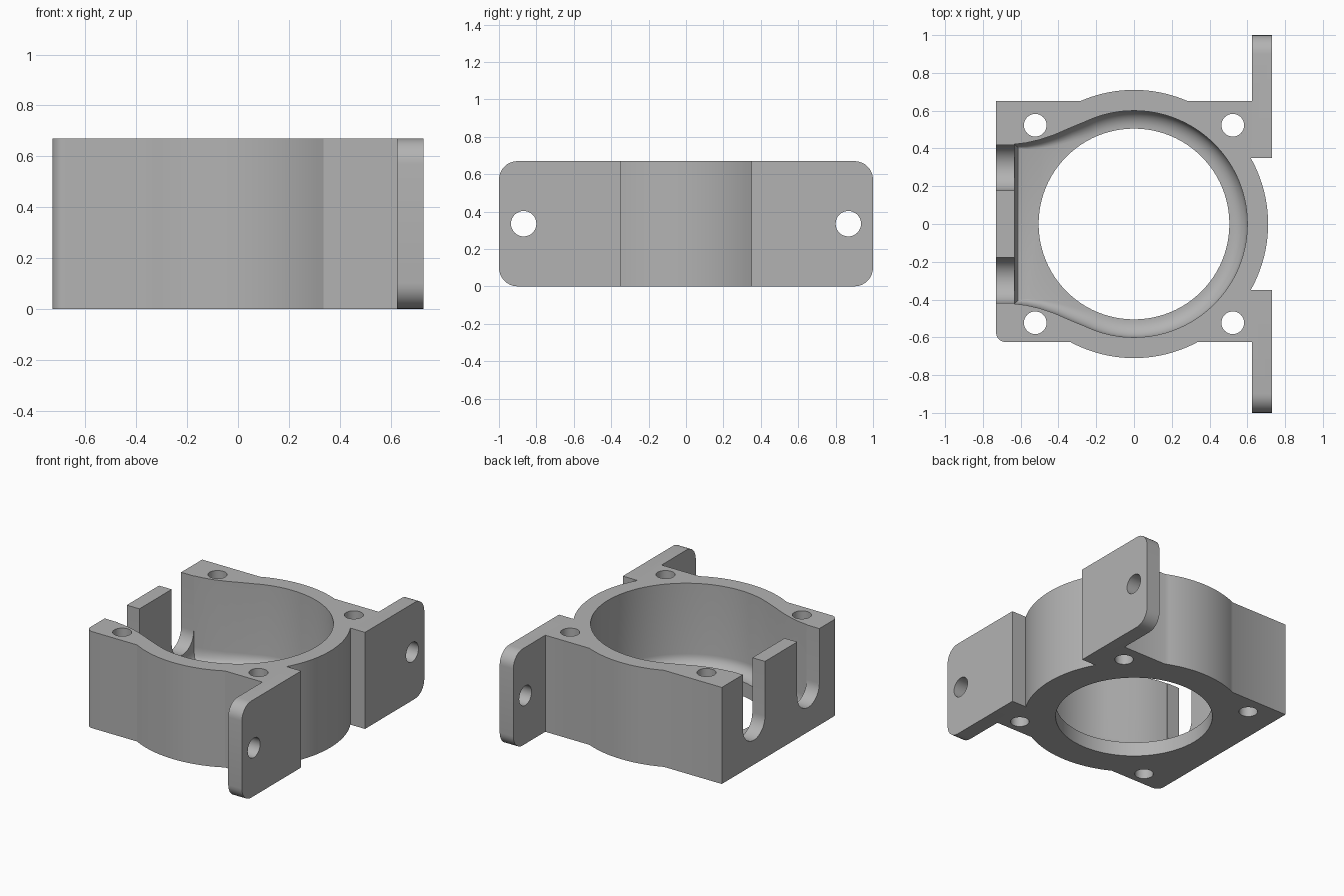
import bpy, bmesh
from math import sin, cos, pi, asin, acos, radians
from mathutils import Vector

cube = bpy.data.objects.get("Cube")
if cube:
    bpy.data.objects.remove(cube, do_unlink=True)

H = 0.67          # overall height
R_OUT = 0.71      # outer drum radius
R_IN = 0.60       # chamber radius
R_HOLE = 0.505    # floor opening radius
FLOOR = 0.10      # floor thickness
X_TAB, X_END = 0.625, 0.73
Y_BACK, Y_FRONT, Y_TAB = 0.65, -0.625, 0.35

grey = bpy.data.materials.new("plain grey")
grey.use_nodes = True
colour = (0.45, 0.45, 0.45, 1)
grey.diffuse_color = colour
grey.node_tree.nodes["Principled BSDF"].inputs["Base Color"].default_value = colour


def arc(r, a0, a1, n, c=(0, 0)):
    """Points along an arc, ends included."""
    return [(c[0] + r * cos(a0 + (a1 - a0) * i / n),
             c[1] + r * sin(a0 + (a1 - a0) * i / n)) for i in range(n + 1)]


def loft(name, loops):
    """Closed solid through loops of equal length."""
    bm = bmesh.new()
    rings = [[bm.verts.new(p) for p in loop] for loop in loops]
    n = len(rings[0])
    for a, b in zip(rings, rings[1:]):
        for i in range(n):
            j = (i + 1) % n
            bm.faces.new((a[i], a[j], b[j], b[i]))
    bm.faces.new(rings[0][::-1])
    bm.faces.new(rings[-1])
    bmesh.ops.recalc_face_normals(bm, faces=bm.faces)
    mesh = bpy.data.meshes.new(name)
    bm.to_mesh(mesh)
    bm.free()
    mesh.materials.append(grey)
    obj = bpy.data.objects.new(name, mesh)
    bpy.context.collection.objects.link(obj)
    return obj


def prism_z(name, pts, z0, z1):
    return loft(name, [[(x, y, z) for x, y in pts] for z in (z0, z1)])


def prism_x(name, pts, x0, x1):
    return loft(name, [[(x, y, z) for y, z in pts] for x in (x0, x1)])


# Housing outline: drum, square corners and mounting tabs
a_tab = asin(Y_TAB / R_OUT)
a_back = asin(Y_BACK / R_OUT)
a_front = asin(Y_FRONT / R_OUT)
outline = arc(R_OUT, -a_tab, a_tab, 24)
outline += [(X_END, Y_TAB), (X_END, 1), (X_TAB, 1), (X_TAB, Y_BACK)]
outline += arc(R_OUT, a_back, pi - a_back, 20)
outline += [(-X_END, Y_BACK), (-X_END, Y_FRONT)]
outline += arc(R_OUT, -pi - a_front, a_front, 20)
outline += [(X_TAB, Y_FRONT), (X_TAB, -1), (X_END, -1), (X_END, -Y_TAB)]
housing = prism_z("housing", outline, 0, H)

# Rounded tab corners and the one rounded upright corner
bm = bmesh.new()
bm.from_mesh(housing.data)
tab_edges, post_edges = [], []
for e in bm.edges:
    p, q = e.verts[0].co, e.verts[1].co
    if min(abs(p.y), abs(q.y)) > 0.99 and abs(p.x - q.x) > 0.05:
        tab_edges.append(e)
    elif (abs(p.z - q.z) > 0.1 and abs(p.x + X_END) < 0.001
          and abs(p.y - Y_FRONT) < 0.001):
        post_edges.append(e)
for edges, size in ((tab_edges, 0.1), (post_edges, 0.05)):
    bmesh.ops.bevel(bm, geom=edges, offset=size, segments=8, profile=0.5,
                    affect='EDGES')
bm.to_mesh(housing.data)
bm.free()

# Chamber: round, flaring to a flat side, with a cove at the floor
flare = [(-0.34, 0.508), (-0.42, 0.473), (-0.5, 0.446), (-0.57, 0.43), (-0.633, 0.422)]
swing = radians(115)
wall = arc(R_IN, -swing, swing, 72) + flare + [(x, -y) for x, y in flare[::-1]]


def inset(pts, depth):
    """Shrink the outline; the cove narrows towards the flat side."""
    out = []
    for i, p in enumerate(pts):
        p = Vector(p)
        d0 = (p - Vector(pts[i - 1])).normalized()
        d1 = (Vector(pts[(i + 1) % len(pts)]) - p).normalized()
        n0, n1 = Vector((-d0.y, d0.x)), Vector((-d1.y, d1.x))
        n = (n0 + n1) / (1 + n0.dot(n1))
        width = 0.085 - 0.06 * min(1, max(0, (-p.x - 0.25) / 0.38))
        out.append(p + n * width * depth)
    return out


COVE = 0.08
loops = []
for k in range(9):
    t = k / 8 * pi / 2
    z = FLOOR + COVE * (1 - cos(t))
    loops.append([(p.x, p.y, z) for p in inset(wall, 1 - sin(t))])
loops.append([(x, y, H + 0.1) for x, y in wall])
cutters = [loft("chamber_cutter", loops)]


def circle(r, n, c=(0, 0)):
    return arc(r, 0, 2 * pi, n, c)[:-1]


# Floor opening and four screw holes
cutters.append(prism_z("opening_cutter", circle(R_HOLE, 96), -0.1, 0.3))
for sx in (-1, 1):
    for sy in (-1, 1):
        cutters.append(prism_z("screw_cutter", circle(0.06, 32, (sx * 0.523, sy * 0.523)),
                               -0.1, H + 0.1))

# Tab holes and the two U-shaped slots in the flat side
for s in (-1, 1):
    cutters.append(prism_x("tab_hole_cutter", circle(0.068, 32, (s * 0.868, H / 2)), 0.55, 0.8))
    u = arc(0.121, -pi, 0, 20, (s * 0.298, 0.291))
    u += [(s * 0.298 + 0.121, H + 0.1), (s * 0.298 - 0.121, H + 0.1)]
    cutters.append(prism_x("slot_cutter", u, -0.8, -0.6))

for o in bpy.context.selected_objects:
    o.select_set(False)
bpy.context.view_layer.objects.active = housing
housing.select_set(True)
for c in cutters:
    c.hide_render = True
    mod = housing.modifiers.new("cut", 'BOOLEAN')
    mod.operation = 'DIFFERENCE'
    mod.solver = 'EXACT'
    mod.object = c
    bpy.ops.object.modifier_apply(modifier=mod.name)
    bpy.data.objects.remove(c, do_unlink=True)

bpy.ops.object.shade_smooth_by_angle(angle=radians(25))
